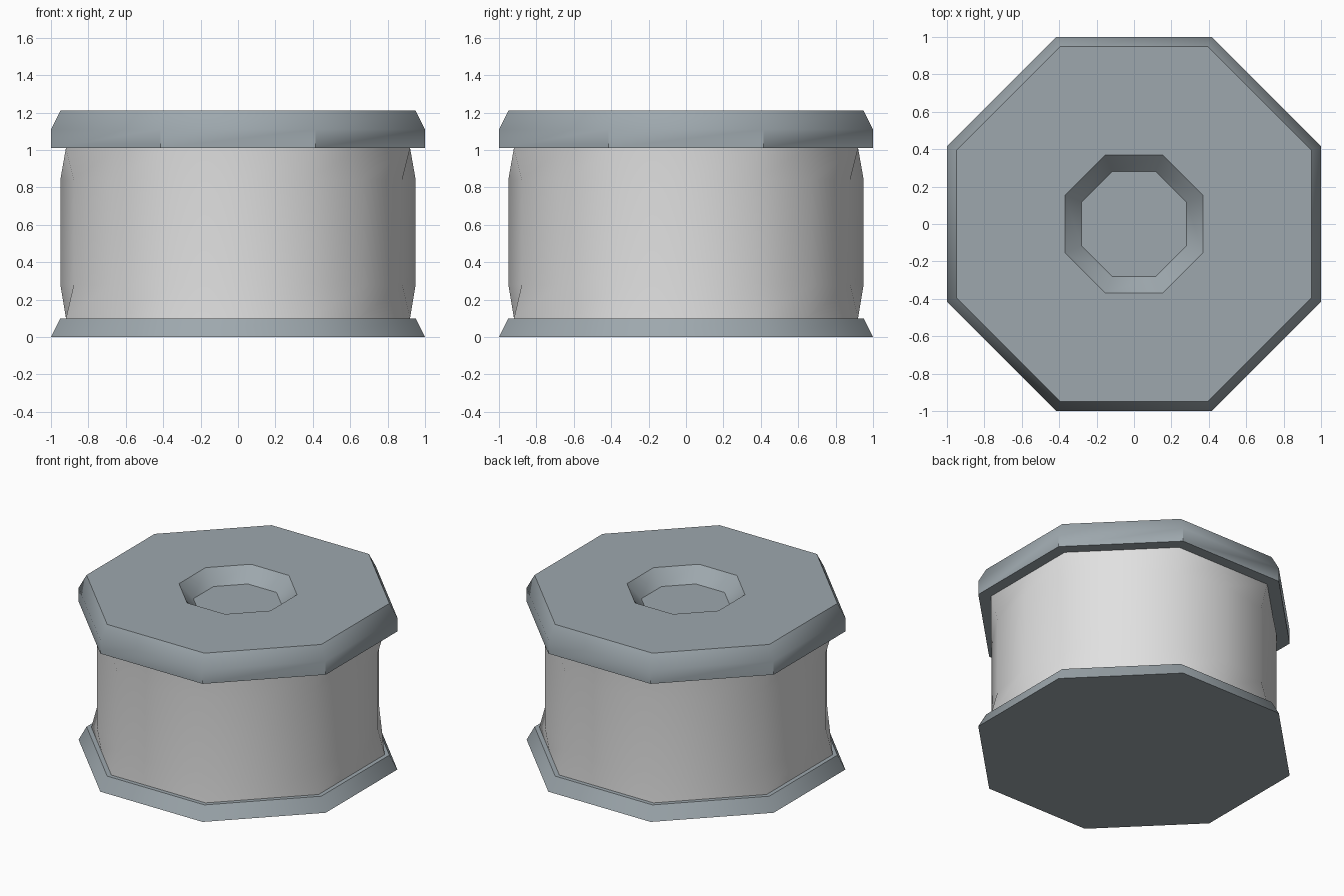
import bpy, bmesh, math

if "Cube" in bpy.data.objects:
    bpy.data.objects.remove(bpy.data.objects["Cube"])


def material(name, rgb):
    m = bpy.data.materials.new(name)
    m.diffuse_color = (*rgb, 1.0)
    m.use_nodes = True
    m.node_tree.nodes["Principled BSDF"].inputs["Base Color"].default_value = m.diffuse_color
    return m


def octagon(apothem, z):
    # 8 corners, flat sides facing the axes
    r = apothem / math.cos(math.pi / 8)
    return [(r * math.cos(math.pi / 8 + k * math.pi / 4),
             r * math.sin(math.pi / 8 + k * math.pi / 4), z) for k in range(8)]


def octagon_mid(apothem, z):
    # octagon with an extra point in the middle of every side
    r = apothem / math.cos(math.pi / 8)
    return [((r if k % 2 else apothem) * math.cos(k * math.pi / 8),
             (r if k % 2 else apothem) * math.sin(k * math.pi / 8), z) for k in range(16)]


def circle16(r, z):
    return [(r * math.cos(k * math.pi / 8), r * math.sin(k * math.pi / 8), z) for k in range(16)]


def loft(name, rings, mat, caps=True):
    bm = bmesh.new()
    loops = [[bm.verts.new(p) for p in ring] for ring in rings]
    n = len(loops[0])
    for a, b in zip(loops, loops[1:]):
        for i in range(n):
            j = (i + 1) % n
            bm.faces.new((a[i], a[j], b[j], b[i]))
    if caps:
        bm.faces.new(loops[0][::-1])
        bm.faces.new(loops[-1])
    me = bpy.data.meshes.new(name)
    bm.to_mesh(me)
    bm.free()
    me.materials.append(mat)
    ob = bpy.data.objects.new(name, me)
    bpy.context.collection.objects.link(ob)
    bpy.ops.object.select_all(action='DESELECT')
    ob.select_set(True)
    bpy.context.view_layer.objects.active = ob
    bpy.ops.object.shade_smooth_by_angle(angle=math.radians(44))
    return ob


steel = material("blue_grey", (0.34, 0.39, 0.42))
pale = material("pale_grey", (0.75, 0.75, 0.75))

# Bevelled base plate
loft("base_plate", [octagon(1.0, 0), octagon(0.95, 0.1)], steel)

# Drum: octagonal ends blending into a round middle
loft("drum", [octagon_mid(0.92, 0.1), circle16(0.95, 0.28),
              circle16(0.95, 0.84), octagon_mid(0.92, 1.01)], pale, caps=False)

# Lid with bevelled rim and sloped central recess
loft("lid", [octagon(1.0, 1.01), octagon(1.0, 1.11), octagon(0.95, 1.21),
             octagon(0.37, 1.21), octagon(0.28, 1.11)], steel)
